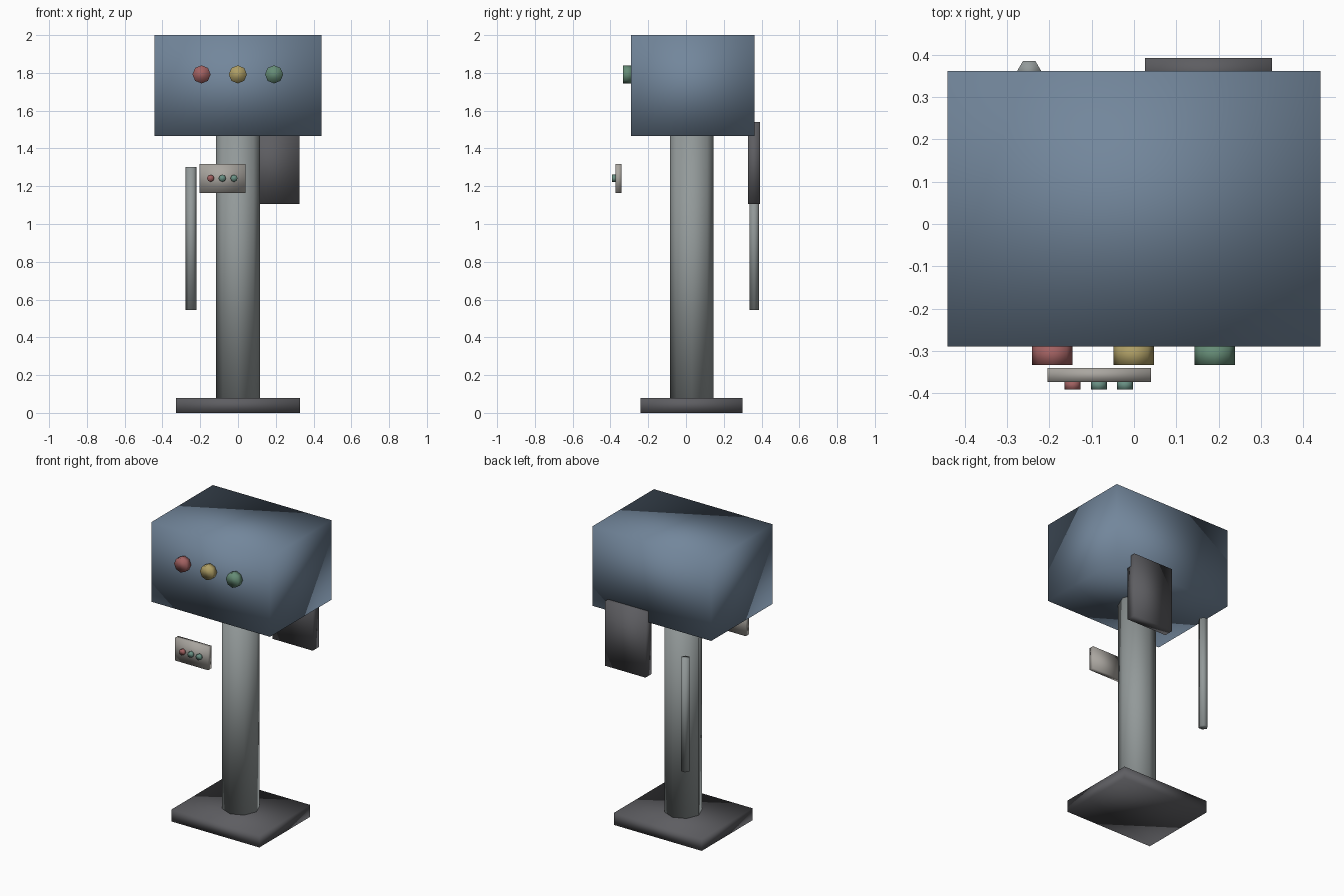
import bpy
import bmesh
from math import pi
from mathutils import Matrix

if "Cube" in bpy.data.objects:
    bpy.data.objects.remove(bpy.data.objects["Cube"])


def material(name, rgb):
    m = bpy.data.materials.new(name)
    m.diffuse_color = (*rgb, 1.0)
    m.use_nodes = True
    m.node_tree.nodes["Principled BSDF"].inputs["Base Color"].default_value = m.diffuse_color
    return m


BLUE = material("blue_paint", (0.17, 0.24, 0.33))
DARK = material("dark_metal", (0.11, 0.11, 0.12))
STEEL = material("steel", (0.29, 0.32, 0.32))
PALE = material("pale_plastic", (0.40, 0.38, 0.35))
RED = material("red", (0.36, 0.12, 0.12))
YELLOW = material("yellow", (0.42, 0.34, 0.13))
GREEN = material("green", (0.13, 0.26, 0.18))
TEAL = material("teal", (0.14, 0.28, 0.23))


def finish(bm, name, mat):
    # the model is shaded smooth throughout, corners included
    for f in bm.faces:
        f.smooth = True
    mesh = bpy.data.meshes.new(name)
    bm.to_mesh(mesh)
    bm.free()
    mesh.materials.append(mat)
    obj = bpy.data.objects.new(name, mesh)
    bpy.context.collection.objects.link(obj)
    return obj


def box(name, x, y, z, mat):
    """Box from (min, max) ranges."""
    size = [b - a for a, b in (x, y, z)]
    mid = [(a + b) / 2 for a, b in (x, y, z)]
    bm = bmesh.new()
    bmesh.ops.create_cube(bm, size=1, matrix=Matrix.Translation(mid) @ Matrix.Diagonal((*size, 1)))
    return finish(bm, name, mat)


def prism(name, center, radius, depth, sides, mat, facing_front=False):
    """Cylinder along z, or along y when facing the front."""
    turn = Matrix.Rotation(pi / 2, 4, 'X') if facing_front else Matrix.Identity(4)
    bm = bmesh.new()
    bmesh.ops.create_cone(bm, cap_ends=True, segments=sides, radius1=radius, radius2=radius,
                          depth=depth, matrix=Matrix.Translation(center) @ turn)
    return finish(bm, name, mat)


# Stand
box("base_plate", (-0.327, 0.327), (-0.24, 0.30), (0, 0.08), DARK)
prism("column", (0, 0.03, 0.77), 0.116, 1.40, 8, STEEL)

# Head and its three large lamps
box("head_cabinet", (-0.441, 0.441), (-0.29, 0.362), (1.465, 2.0), BLUE)
for i, (label, mat) in enumerate((("red", RED), ("yellow", YELLOW), ("green", GREEN))):
    prism(f"{label}_lamp", (-0.193 + i * 0.192, -0.309, 1.792), 0.048, 0.05, 8, mat, True)

# Control panel with small buttons
box("control_panel", (-0.205, 0.04), (-0.374, -0.341), (1.165, 1.318), PALE)
for i, mat in enumerate((RED, TEAL, TEAL)):
    prism(f"button_{i + 1}", (-0.145 + i * 0.062, -0.381, 1.242), 0.019, 0.022, 8, mat, True)

# Rear panel and grab rod
box("rear_panel", (0.026, 0.326), (0.328, 0.393), (1.105, 1.54), DARK)
prism("rear_rod", (-0.248, 0.361, 0.922), 0.029, 0.757, 6, STEEL).data.transform(
    Matrix.Translation((-0.248, 0.361, 0)) @ Matrix.Rotation(pi / 6, 4, 'Z')
    @ Matrix.Translation((0.248, -0.361, 0)))
